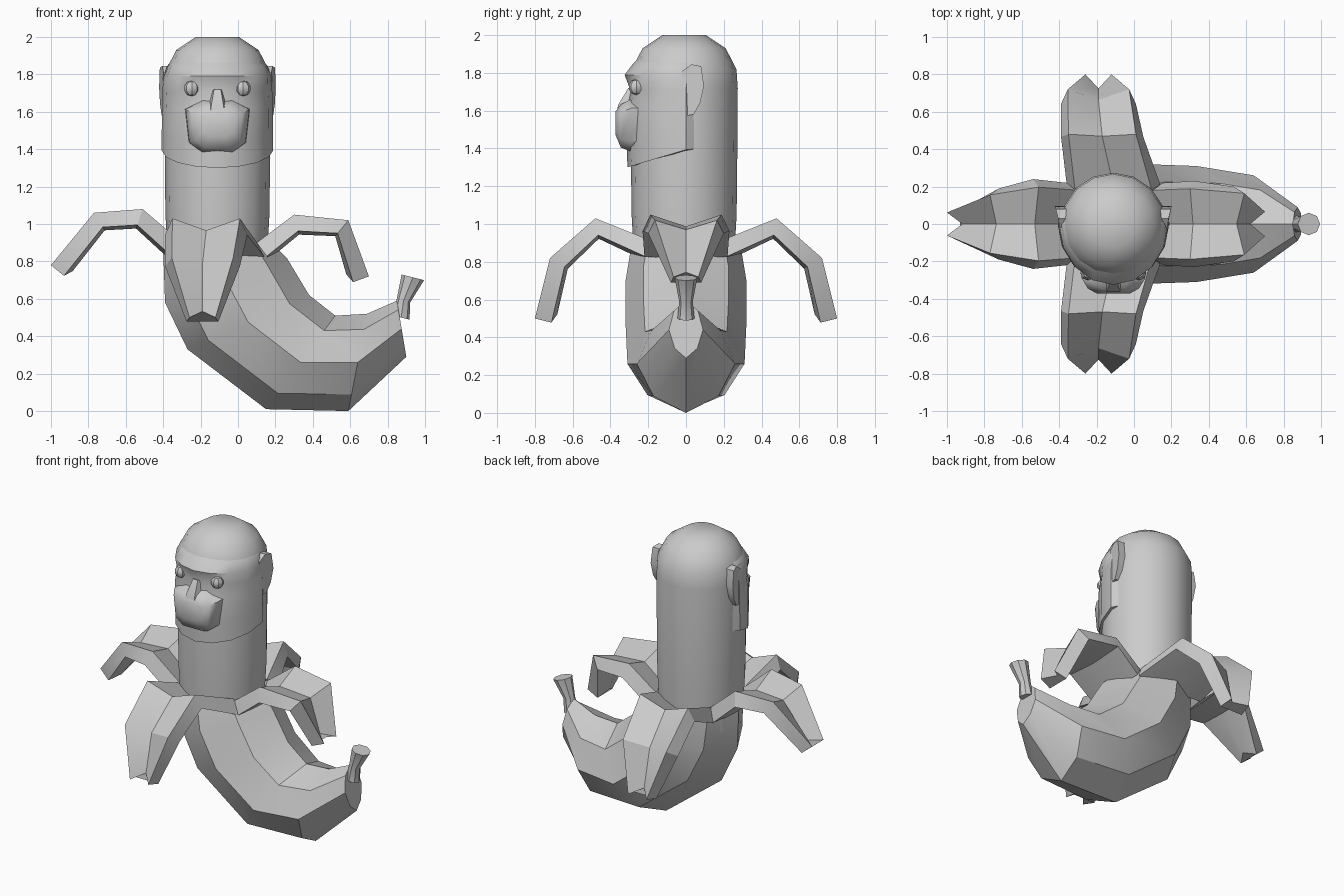
import bpy, bmesh, math
from mathutils import Vector

if "Cube" in bpy.data.objects:
    bpy.data.objects.remove(bpy.data.objects["Cube"])

grey = bpy.data.materials.new("light_grey")
grey.diffuse_color = (0.6, 0.6, 0.6, 1)
grey.use_nodes = True
grey.node_tree.nodes["Principled BSDF"].inputs["Base Color"].default_value = grey.diffuse_color
CX = -0.11  # centre line of head and torso


def finish(name, bm, angle=35):
    bmesh.ops.recalc_face_normals(bm, faces=bm.faces)
    me = bpy.data.meshes.new(name)
    bm.to_mesh(me)
    bm.free()
    ob = bpy.data.objects.new(name, me)
    bpy.context.collection.objects.link(ob)
    me.materials.append(grey)
    bpy.ops.object.select_all(action='DESELECT')
    ob.select_set(True)
    bpy.context.view_layer.objects.active = ob
    bpy.ops.object.shade_smooth_by_angle(angle=math.radians(angle))
    return ob


def loft(name, rings, angle=35):
    """Skin a list of equal-length point rings and cap both ends."""
    bm = bmesh.new()
    vs = [[bm.verts.new(p) for p in r] for r in rings]
    n = len(rings[0])
    for a, b in zip(vs, vs[1:]):
        for i in range(n):
            j = (i + 1) % n
            bm.faces.new((a[i], a[j], b[j], b[i]))
    bm.faces.new(vs[0])
    bm.faces.new(vs[-1])
    return finish(name, bm, angle)


# Banana body: outer (x, z), inner (x, z), half width
stations = [
    (-0.40, 0.86, 0.18, 0.90, 0.29),
    (-0.39, 0.58, 0.26, 0.82, 0.32),
    (-0.27, 0.33, 0.38, 0.62, 0.32),
    (0.15, 0.01, 0.52, 0.51, 0.31),
    (0.59, 0.00, 0.69, 0.52, 0.26),
    (0.90, 0.29, 0.85, 0.59, 0.09),
]
section = [(0, 0), (0.17, 0.66), (0.5, 1), (0.84, 0.7), (1, 0),
           (0.84, -0.7), (0.5, -1), (0.17, -0.66)]
rings = []
for ox, oz, ix, iz, w in stations:
    rings.append([(ox + (ix - ox) * t, w * s, oz + (iz - oz) * t) for t, s in section])
loft("banana_body", rings, 32)

# Stem: flared octagonal stub
stem = []
for cx, cz, r in [(0.872, 0.50, 0.045), (0.885, 0.59, 0.036), (0.935, 0.715, 0.06)]:
    ring = []
    for i in range(8):
        a = i * math.tau / 8
        ring.append((cx + r * math.cos(a), r * math.sin(a), cz - 0.25 * r * math.cos(a)))
    stem.append(ring)
loft("stem", stem)


# Peel strips: path of (distance, height, half width, sideways centre)
def peel(name, direction, path):
    d = Vector((direction[0], direction[1], 0))
    side = Vector((abs(d.y), abs(d.x), 0))
    up = Vector((0, 0, 1))
    pts = [(p[0], p[1]) for p in path]
    out = []
    for k, (dist, z, w, c) in enumerate(path):
        # average path normal in the distance/height plane
        a, b = pts[max(k - 1, 0)], pts[min(k + 1, len(pts) - 1)]
        t = Vector((b[0] - a[0], b[1] - a[1])).normalized()
        nrm = d * -t.y + up * t.x
        along = d * t.x + up * t.y
        base = d * dist + up * z + side * c
        notch = along * (-0.05 if k == len(path) - 1 else 0)
        out.append([base + side * (w * s) + nrm * h + (notch if s == 0 else Vector())
                    for s, h in [(-0.82, 0), (0, -0.065), (0.82, 0),
                                 (1, -0.09), (0, -0.11), (-1, -0.09)]])
    loft(name, out, 30)


side_path = [(0.18, 0.91, 0.25, -0.11), (0.48, 1.03, 0.22, -0.17),
             (0.72, 0.82, 0.20, -0.19), (0.80, 0.50, 0.085, -0.19)]
peel("front_peel", (0, -1), side_path)
peel("back_peel", (0, 1), side_path)
peel("left_peel", (-1, 0), [(0.30, 0.90, 0.22, 0), (0.51, 1.08, 0.24, 0),
                            (0.77, 1.06, 0.19, 0), (1.00, 0.78, 0.075, 0)])
peel("right_peel", (1, 0), [(0.10, 0.90, 0.22, 0), (0.30, 1.05, 0.23, 0),
                            (0.59, 1.02, 0.20, 0), (0.70, 0.72, 0.08, 0)])


# Torso column with domed crown
N = 16
rings = []
for z, r in [(0.72, 0.26), (1.05, 0.278), (1.3, 0.281), (1.72, 0.284),
             (1.82, 0.277), (1.93, 0.22), (2.0, 0.115)]:
    rings.append([(CX + r * math.sin(i * math.tau / N),
                   -0.01 - r * math.cos(i * math.tau / N), z) for i in range(N)])
loft("torso_and_crown", rings, 40)

# Face shell: front half stands proud of the column, back half sits inside it
rings = []
for z, rx, yf in [(1.30, 0.298, 0.31), (1.45, 0.298, 0.315), (1.62, 0.297, 0.32),
                  (1.71, 0.293, 0.295), (1.79, 0.291, 0.325), (1.85, 0.265, 0.28),
                  (1.92, 0.19, 0.20)]:
    ring = []
    for i in range(N):
        a = i * math.tau / N
        x, y = rx * math.sin(a), -yf * math.cos(a)
        if y > 0.02:
            x, y = x * 0.88, 0.75 * y
        tilt = 0.10 * min(1, (y + 0.31) / 0.33) if z == 1.30 else 0
        ring.append((CX + x, y, z + tilt))
    rings.append(ring)
loft("face", rings, 40)

# Muzzle: U-shaped snout narrowing towards the lips
outline = [(0.175, 0.11), (0.155, -0.07), (0.085, -0.125), (-0.085, -0.125),
           (-0.155, -0.07), (-0.175, 0.11), (-0.08, 0.16), (0.08, 0.16)]
rings = []
for y, sx, sz in [(-0.22, 1.0, 1.0), (-0.29, 0.97, 0.98),
                  (-0.345, 0.78, 0.8), (-0.372, 0.5, 0.45)]:
    rings.append([(CX + x * sx, y, 1.505 + z * sz + (0.02 if sx < 0.6 else 0))
                  for x, z in outline])
loft("muzzle", rings, 45)

# Nose: small wedge above the snout
loft("nose", [[(CX + s * w, y, z) for s, y in ((-1, yb), (1, yb), (0.6, yf), (-0.6, yf))]
              for z, w, yb, yf in [(1.56, 0.07, -0.28, -0.37), (1.63, 0.055, -0.28, -0.36),
                                   (1.72, 0.03, -0.26, -0.305)]])

# Eyes and ears, mirrored about the head centre line
ear = [(-0.02, 1.81), (0.03, 1.845), (0.08, 1.835), (0.095, 1.73),
       (0.075, 1.64), (0.04, 1.58), (-0.015, 1.57)]
for s, label in ((-1, "left"), (1, "right")):
    bm = bmesh.new()
    bmesh.ops.create_uvsphere(bm, u_segments=8, v_segments=5, radius=0.042)
    for v in bm.verts:
        v.co += Vector((CX + s * 0.137, -0.262, 1.725))
    finish(label + "_eye", bm)
    rings = [[(CX + s * 0.25, y, z) for y, z in ear],
             [(CX + s * (0.288 + 0.25 * max(y, 0)), y, z) for y, z in ear]]
    loft(label + "_ear", rings)
